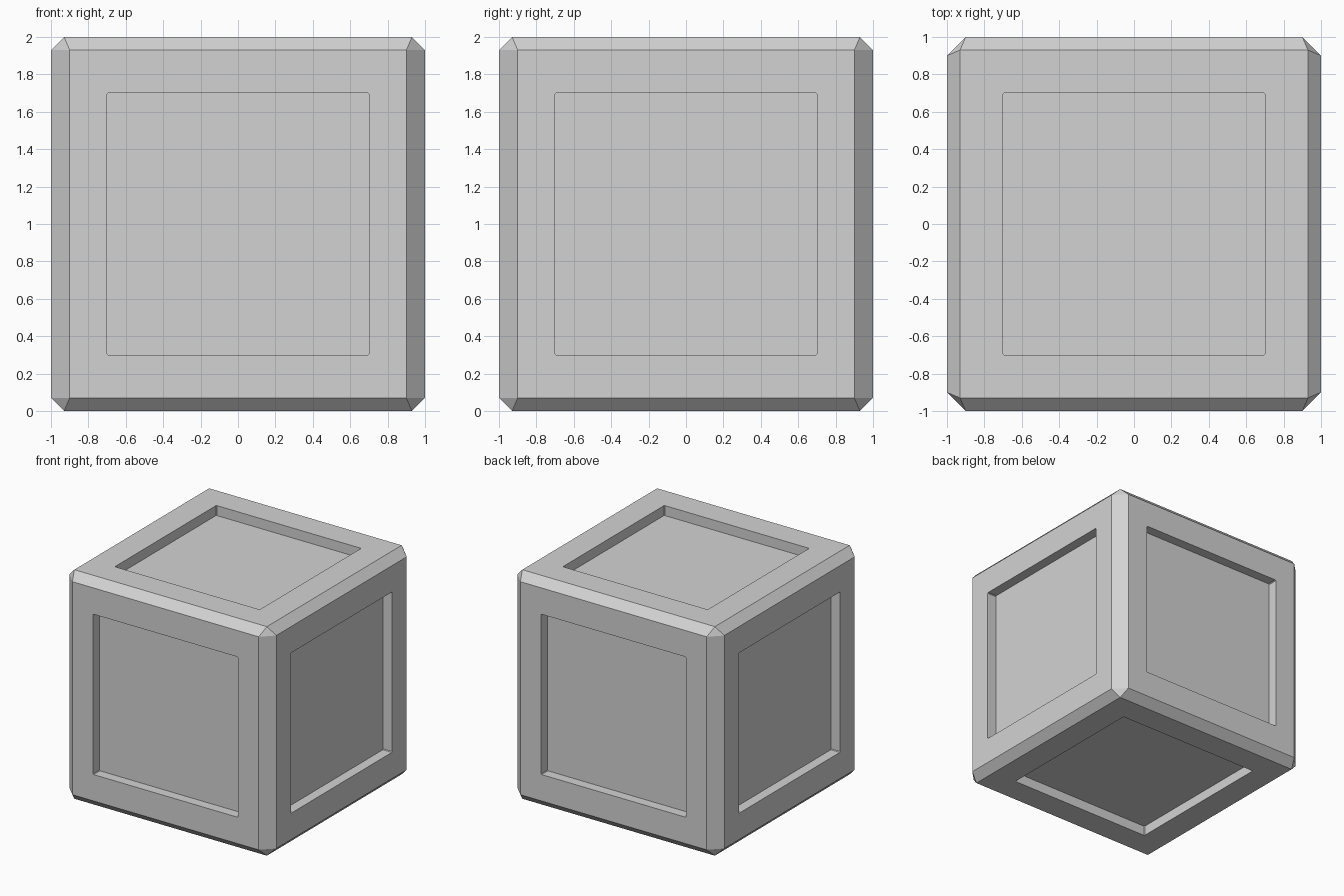
import bpy
import bmesh
from mathutils import Vector

cube = bpy.data.objects.get("Cube")
if cube:
    bpy.data.objects.remove(cube, do_unlink=True)

HALF = 1.0        # half the side length
RIM = 0.93        # half width of the top and bottom faces
CORNER = 0.9      # half width of the side faces between upright chamfers
PANEL = 0.7       # half width of each recessed panel
DEPTH = 0.087     # recess depth

grey = bpy.data.materials.new("light_grey")
grey.use_nodes = True
colour = (0.65, 0.65, 0.65, 1.0)
grey.diffuse_color = colour
bsdf = next(n for n in grey.node_tree.nodes if n.type == 'BSDF_PRINCIPLED')
bsdf.inputs["Base Color"].default_value = colour

# Chamfered block: hull of the mirrored corner points
bm = bmesh.new()
signs = (-1, 1)
for sx in signs:
    for sy in signs:
        for sz in signs:
            for x, y, z in ((RIM, RIM, HALF), (CORNER, HALF, RIM), (HALF, CORNER, RIM)):
                bm.verts.new((sx * x, sy * y, sz * z))
bmesh.ops.convex_hull(bm, input=bm.verts[:])
bmesh.ops.dissolve_limit(bm, angle_limit=0.01, verts=bm.verts[:], edges=bm.edges[:])
bmesh.ops.recalc_face_normals(bm, faces=bm.faces[:])

# Square recess in each of the six main faces
wall_corners = []
for face in [f for f in bm.faces if f.calc_area() > 2]:
    normal = face.normal.copy()
    axis = max(range(3), key=lambda i: abs(normal[i]))
    side = 1 if normal[axis] > 0 else -1

    def fit_square(distance):
        for v in face.verts:
            v.co = Vector([side * distance if i == axis else
                           (PANEL if v.co[i] > 0 else -PANEL) for i in range(3)])

    bmesh.ops.inset_region(bm, faces=[face], thickness=0.1)
    fit_square(HALF)
    bmesh.ops.inset_region(bm, faces=[face], thickness=0.05)
    fit_square(HALF - DEPTH)
    for v in face.verts:
        wall_corners += [e for e in v.link_edges if e not in face.edges[:]]

# Slightly eased recess corners
bmesh.ops.bevel(bm, geom=wall_corners, offset=0.006, segments=1, affect='EDGES')
bmesh.ops.translate(bm, verts=bm.verts[:], vec=(0, 0, HALF))

mesh = bpy.data.meshes.new("panelled_block")
bm.to_mesh(mesh)
bm.free()
mesh.materials.append(grey)
block = bpy.data.objects.new("panelled_block", mesh)
bpy.context.collection.objects.link(block)
